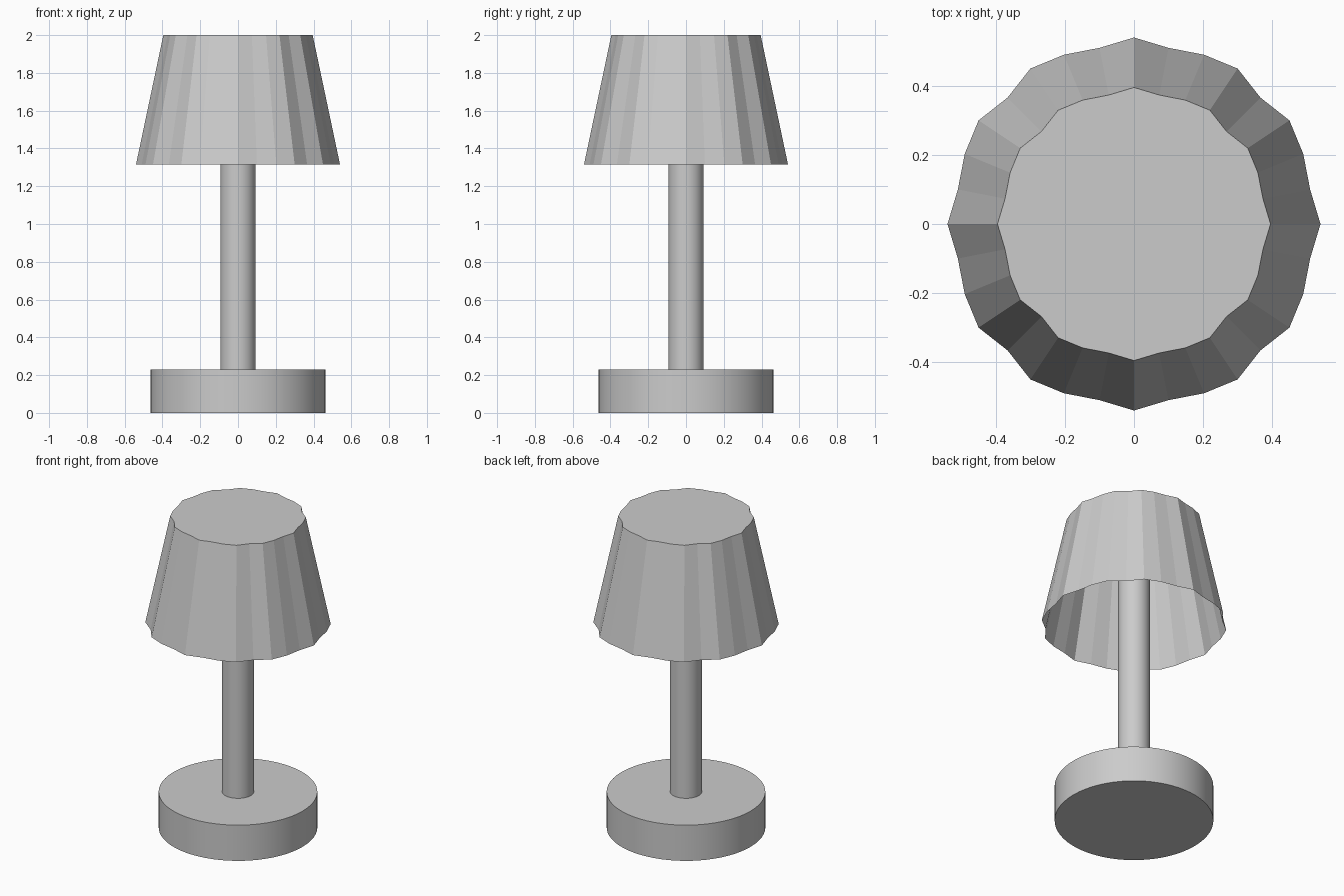
import bpy, bmesh
from math import radians

if "Cube" in bpy.data.objects:
    bpy.data.objects.remove(bpy.data.objects["Cube"])


def cylinder(name, radius, z0, z1):
    bpy.ops.mesh.primitive_cylinder_add(vertices=64, radius=radius, depth=z1 - z0,
                                        location=(0, 0, (z0 + z1) / 2))
    obj = bpy.context.object
    obj.name = name
    bpy.ops.object.shade_smooth_by_angle(angle=radians(30))
    return obj


# Round base and central pole (the pole runs up inside the shade)
cylinder("base", 0.463, 0.0, 0.23)
cylinder("pole", 0.093, 0.23, 1.99)

# Fluted shade outline: one quadrant, turned four times
quadrant = [(0.54, 0), (0.51, 0.1), (0.49, 0.203), (0.45, 0.3),
            (0.366, 0.366), (0.3, 0.45), (0.203, 0.49), (0.1, 0.51)]
outline = list(quadrant)
for _ in range(3):
    quadrant = [(-y, x) for x, y in quadrant]
    outline += quadrant

# Tapered shade with flat faces, closed on top and open below
bm = bmesh.new()
lower = [bm.verts.new((x, y, 1.315)) for x, y in outline]
upper = [bm.verts.new((x * 0.732, y * 0.732, 2.0)) for x, y in outline]
n = len(outline)
for i in range(n):
    j = (i + 1) % n
    bm.faces.new((lower[i], lower[j], upper[j], upper[i]))
bm.faces.new(upper)
mesh = bpy.data.meshes.new("shade")
bm.to_mesh(mesh)
bm.free()
bpy.context.collection.objects.link(bpy.data.objects.new("shade", mesh))
